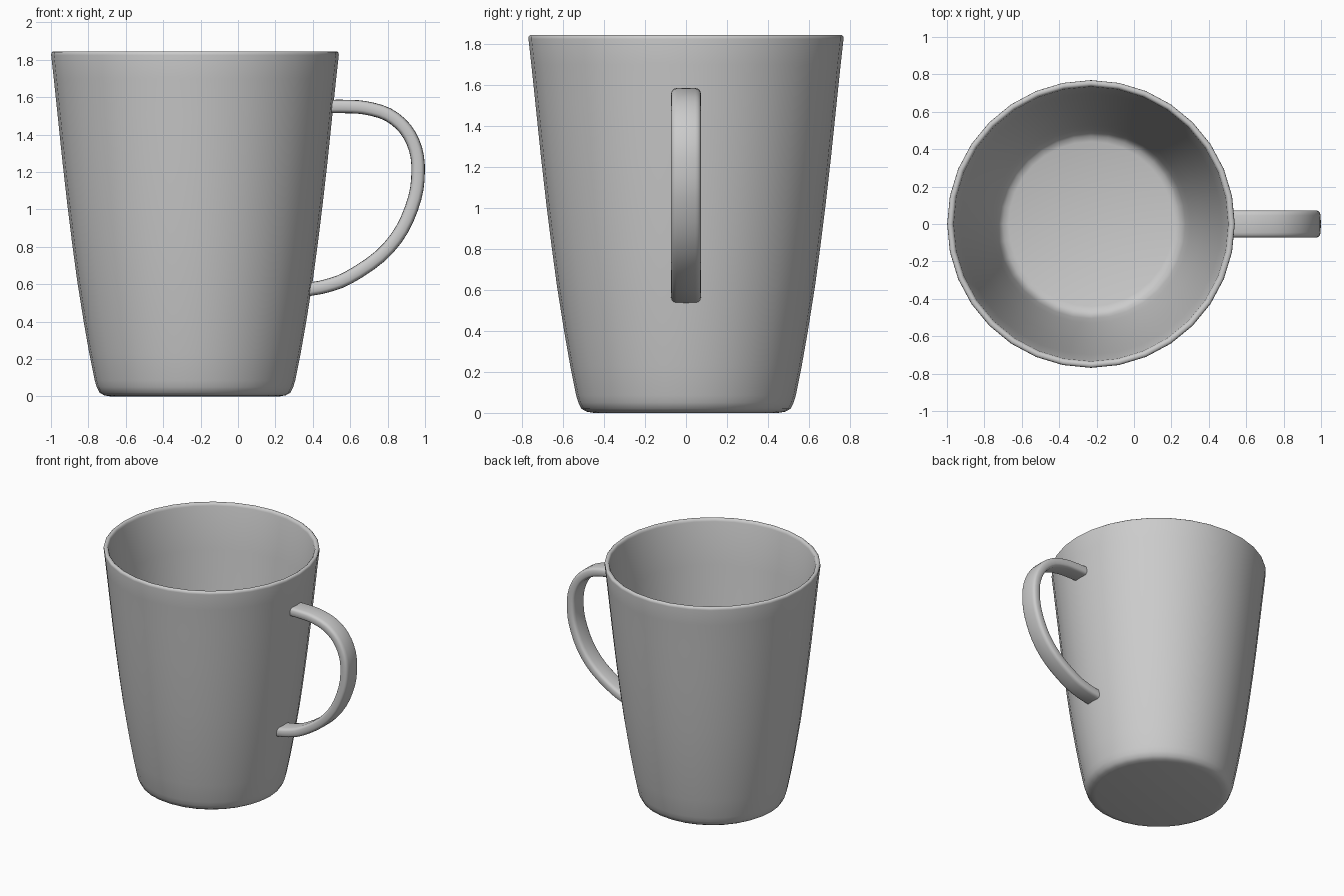
import bpy, bmesh, math
from mathutils import Vector

if "Cube" in bpy.data.objects:
    bpy.data.objects.remove(bpy.data.objects["Cube"])

CX = -0.23   # axis of the cup
SEG = 32


def finish(name, bm, angle):
    bmesh.ops.recalc_face_normals(bm, faces=bm.faces)
    me = bpy.data.meshes.new(name)
    bm.to_mesh(me)
    bm.free()
    ob = bpy.data.objects.new(name, me)
    bpy.context.collection.objects.link(ob)
    bpy.ops.object.select_all(action='DESELECT')
    ob.select_set(True)
    bpy.context.view_layer.objects.active = ob
    bpy.ops.object.shade_smooth_by_angle(angle=math.radians(angle))
    return ob


def skin(bm, rings, cap=True):
    for a, b in zip(rings, rings[1:]):
        n = len(a)
        for i in range(n):
            j = (i + 1) % n
            bm.faces.new((a[i], a[j], b[j], b[i]))
    if cap:
        bm.faces.new(rings[0])
        bm.faces.new(rings[-1])


def catmull(pts, steps):
    p = [2 * pts[0] - pts[1]] + pts + [2 * pts[-1] - pts[-2]]
    out = []
    for a, b, c, d in zip(p, p[1:], p[2:], p[3:]):
        for k in range(steps):
            t = k / steps
            out.append(0.5 * (2 * b + (c - a) * t + (2 * a - 5 * b + 4 * c - d) * t**2
                              + (3 * b - a - 3 * c + d) * t**3))
    return out + [pts[-1]]


# Cup: outer wall, rolled rim, inner wall and floor as one closed lathe
profile = [(0.45, 0), (0.485, 0.006), (0.51, 0.02), (0.525, 0.05), (0.536, 0.085),
           (0.565, 0.23), (0.595, 0.40), (0.63, 0.62), (0.657, 0.82), (0.683, 1.03),
           (0.708, 1.25), (0.734, 1.50), (0.755, 1.70), (0.769, 1.825),
           (0.768, 1.838), (0.76, 1.845), (0.746, 1.845), (0.738, 1.838), (0.734, 1.825),
           (0.699, 1.50), (0.673, 1.25), (0.648, 1.03), (0.622, 0.82), (0.595, 0.62),
           (0.56, 0.40), (0.53, 0.23), (0.505, 0.11), (0.49, 0.07), (0.47, 0.05), (0.44, 0.04)]
bm = bmesh.new()
rings = [[bm.verts.new((CX + r * math.cos(math.tau * i / SEG),
                        r * math.sin(math.tau * i / SEG), z)) for i in range(SEG)]
         for r, z in profile]
skin(bm, rings)
finish("cup_body", bm, 60)

# Handle: rounded strap swept along a curve in the xz plane
path = [Vector(p) for p in [(0.485, 1.55), (0.58, 1.55), (0.68, 1.543), (0.80, 1.508),
                            (0.895, 1.43), (0.95, 1.32), (0.963, 1.20), (0.945, 1.06),
                            (0.875, 0.89), (0.76, 0.75), (0.59, 0.635), (0.47, 0.59),
                            (0.375, 0.572)]]
path = catmull(path, 3)


def power(v, e):
    return math.copysign(abs(v) ** e, v)


section = [(0.073 * power(math.cos(a), 0.4), 0.036 * power(math.sin(a), 0.65))
           for a in (math.tau * i / 20 for i in range(20))]
bm = bmesh.new()
rings = []
for i, p in enumerate(path):
    t = (path[min(i + 1, len(path) - 1)] - path[max(i - 1, 0)]).normalized()
    n = Vector((-t.y, t.x))
    rings.append([bm.verts.new((p.x + n.x * h, y, p.y + n.y * h)) for y, h in section])
skin(bm, rings)
finish("handle", bm, 60)
